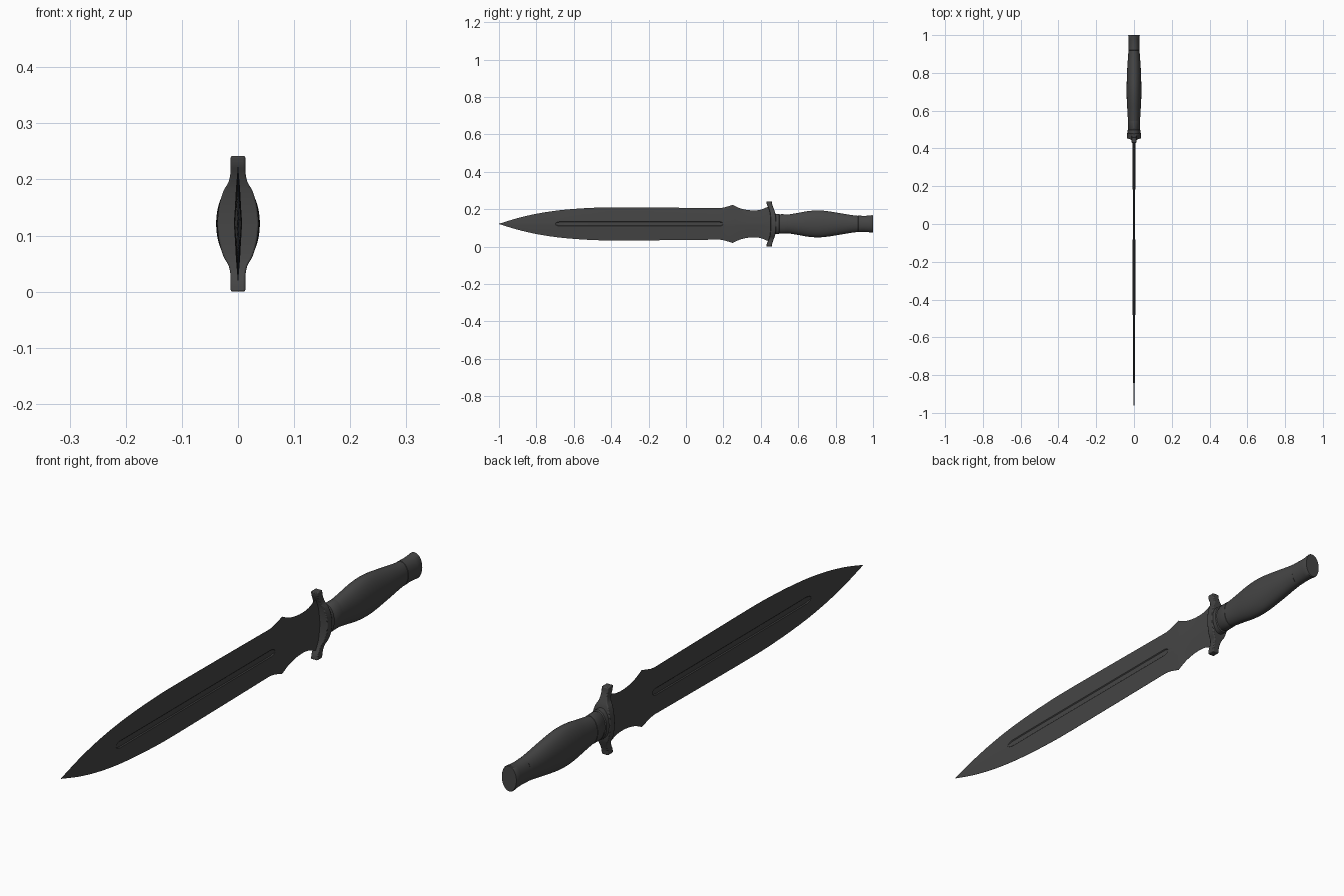
import bpy, bmesh
from math import sin, cos, pi

if "Cube" in bpy.data.objects:
    bpy.data.objects.remove(bpy.data.objects["Cube"])

CZ = 0.121
steel = bpy.data.materials.new("dark_steel")
steel.diffuse_color = (0.06, 0.06, 0.06, 1)
steel.use_nodes = True
steel.node_tree.nodes["Principled BSDF"].inputs["Base Color"].default_value = steel.diffuse_color


def loft(name, rings, angle=30, bevel=0):
    """Skin a list of equal-length closed rings and cap both ends."""
    bm = bmesh.new()
    rows = [[bm.verts.new(p) for p in r] for r in rings]
    n = len(rings[0])
    for a, b in zip(rows, rows[1:]):
        for i in range(n):
            j = (i + 1) % n
            bm.faces.new((a[i], a[j], b[j], b[i]))
    bm.faces.new(rows[0])
    bm.faces.new(rows[-1])
    bmesh.ops.recalc_face_normals(bm, faces=bm.faces)
    me = bpy.data.meshes.new(name)
    bm.to_mesh(me)
    bm.free()
    me.materials.append(steel)
    ob = bpy.data.objects.new(name, me)
    bpy.context.collection.objects.link(ob)
    if bevel:
        m = ob.modifiers.new("bevel", "BEVEL")
        m.width, m.segments, m.limit_method = bevel, 2, 'ANGLE'
    bpy.ops.object.select_all(action='DESELECT')
    bpy.context.view_layer.objects.active = ob
    ob.select_set(True)
    bpy.ops.object.shade_smooth_by_angle(angle=angle * pi / 180)
    return ob


def smooth(pts, steps):
    """Catmull-Rom refinement of a list of tuples."""
    p = [pts[0]] + pts + [pts[-1]]
    out = []
    for i in range(1, len(p) - 2):
        for s in range(steps):
            t = s / steps
            out.append(tuple(0.5 * (2 * b + (c - a) * t + (2 * a - 5 * b + 4 * c - d) * t * t
                                    + (3 * b - a - 3 * c + d) * t ** 3)
                             for a, b, c, d in zip(*p[i - 1:i + 3])))
    return out + [pts[-1]]


def lerp(table, y):
    for (a, u), (b, v) in zip(table, table[1:]):
        if y <= b:
            return u + (v - u) * max(0, y - a) / (b - a)
    return table[-1][1]


def ellipse(y, rx, rz, n=40):
    return [(rx * cos(2 * pi * i / n), y, CZ + rz * sin(2 * pi * i / n)) for i in range(n)]


# blade: outline half-heights; leaf shape, pointed spurs, concave ricasso
leaf = smooth([(-1.0, 0.0006), (-0.9, 0.031), (-0.8, 0.054), (-0.7, 0.07), (-0.6, 0.08),
               (-0.5, 0.086), (-0.38, 0.089), (-0.1, 0.087), (0.18, 0.084)], 4)
neck = smooth([(0.25, 0.102), (0.285, 0.085), (0.325, 0.075), (0.365, 0.072),
               (0.40, 0.076), (0.43, 0.088), (0.455, 0.095)], 3)
outline = leaf + [(0.20, 0.087), (0.225, 0.094)] + neck
thick = [(-1, 0.0006), (-0.75, 0.006), (-0.5, 0.007), (0.46, 0.007)]
groove_w = [(-0.70, 0.002), (-0.69, 0.009), (-0.675, 0.0125), (0.18, 0.0125), (0.193, 0.009), (0.2, 0.002)]
groove_d = [(-0.70, 0), (-0.69, 0.003), (0.193, 0.003), (0.2, 0)]


def blade_ring(y):
    h, t = lerp(outline, y), lerp(thick, y)
    g, d = min(lerp(groove_w, y), h * 0.3), lerp(groove_d, y)

    def x(z):
        return max(0.0004, t * (1 - (z / h) ** 1.5))
    half = [(0.0004, h), (x(h * .6), h * .6), (x(g), g), (x(g) - d, g * .75)]
    side = half + [(a, -z) for a, z in reversed(half)]
    return [(a, y, CZ + z) for a, z in side] + [(-a, y, CZ + z) for a, z in reversed(side)]


ys = sorted({round(p[0], 4) for p in outline + groove_w + groove_d})
loft("blade", [blade_ring(y) for y in ys], 25)

# guard: swept-forward crossbar (height offset, half width, front y, back y)
half = smooth([(0, 0.037, 0.453, 0.482), (0.03, 0.034, 0.452, 0.481), (0.058, 0.026, 0.449, 0.477),
               (0.074, 0.017, 0.445, 0.472), (0.09, 0.0135, 0.439, 0.466),
               (0.105, 0.013, 0.432, 0.461), (0.121, 0.013, 0.429, 0.459)], 3)
bar = [(-z, w, f, b) for z, w, f, b in reversed(half[1:])] + half
loft("guard", [[(-w, f, CZ + z), (w, f, CZ + z), (w, b, CZ + z), (-w, b, CZ + z)]
               for z, w, f, b in bar], 35, 0.003)

# handle: collar with ridge, swelling grip, flared pommel (y, half width, half height)
collar = [(0.47, 0.034, 0.054), (0.497, 0.034, 0.054), (0.500, 0.031, 0.050),
          (0.505, 0.031, 0.050), (0.508, 0.033, 0.052), (0.545, 0.033, 0.051), (0.547, 0.031, 0.049)]
grip = smooth([(0.545, 0.032, 0.050), (0.60, 0.035, 0.059), (0.65, 0.038, 0.068),
               (0.70, 0.039, 0.072), (0.75, 0.0385, 0.069), (0.82, 0.036, 0.058),
               (0.88, 0.032, 0.048), (0.922, 0.029, 0.043)], 4)
pommel = [(0.918, 0.028, 0.042), (0.921, 0.030, 0.0445), (0.95, 0.029, 0.043),
          (0.975, 0.0295, 0.044), (0.997, 0.0305, 0.047), (1.0, 0.029, 0.045)]
for name, prof in (("collar", collar), ("grip", grip), ("pommel", pommel)):
    loft(name, [ellipse(*p) for p in prof], 35)
